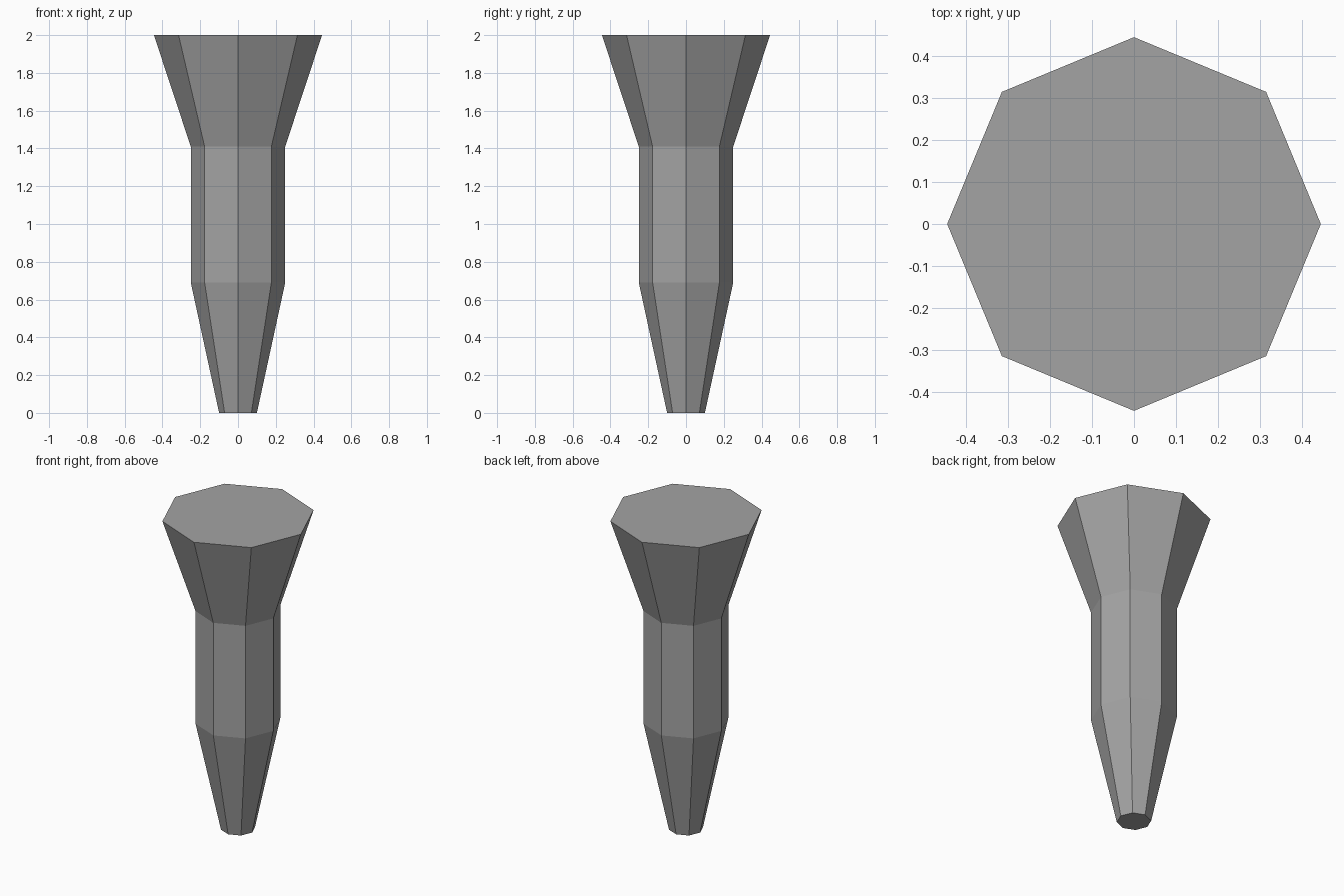
import bpy
import bmesh
from math import cos, sin, tau

cube = bpy.data.objects.get("Cube")
if cube:
    bpy.data.objects.remove(cube, do_unlink=True)

SIDES = 8

# Profile of radius and height: tapered tip, straight shaft, flared head
PROFILE = [(0.10, 0.0), (0.25, 0.69), (0.25, 1.41), (0.445, 2.0)]

# Plain grey material
grey = bpy.data.materials.new("grey")
grey.use_nodes = True
colour = (0.37, 0.37, 0.37, 1.0)
grey.diffuse_color = colour
grey.node_tree.nodes["Principled BSDF"].inputs["Base Color"].default_value = colour


def lathe(name, profile, material):
    """Closed, flat-shaded solid made from stacked polygon rings."""
    bm = bmesh.new()
    rings = [
        [bm.verts.new((r * cos(tau * i / SIDES), r * sin(tau * i / SIDES), z))
         for i in range(SIDES)]
        for r, z in profile
    ]
    for low, high in zip(rings, rings[1:]):
        for i in range(SIDES):
            j = (i + 1) % SIDES
            bm.faces.new((low[i], low[j], high[j], high[i]))
    # End caps
    bm.faces.new(rings[0][::-1])
    bm.faces.new(rings[-1])
    mesh = bpy.data.meshes.new(name)
    bm.to_mesh(mesh)
    bm.free()
    mesh.materials.append(material)
    obj = bpy.data.objects.new(name, mesh)
    bpy.context.collection.objects.link(obj)
    return obj


# Flared peg in one piece
lathe("flared_peg", PROFILE, grey)
